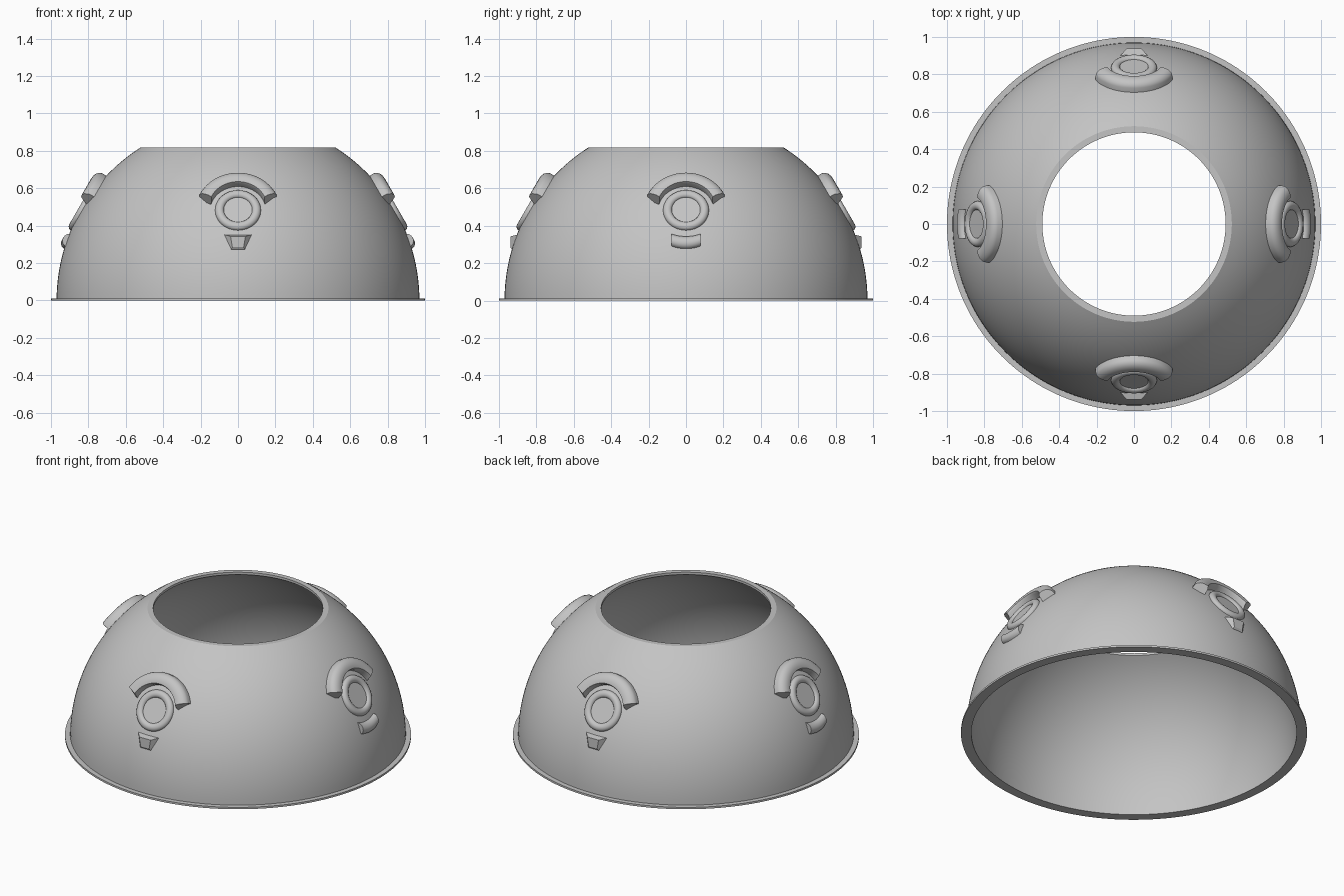
import bpy, math
from mathutils import Vector, Matrix

cube = bpy.data.objects.get("Cube")
if cube:
    bpy.data.objects.remove(cube, do_unlink=True)

grey = bpy.data.materials.new("plain_grey")
grey.use_nodes = True
colour = (0.55, 0.55, 0.55, 1)
grey.diffuse_color = colour
grey.node_tree.nodes["Principled BSDF"].inputs["Base Color"].default_value = colour

R, R_IN, HOLE, TOP = 0.97, 0.94, 0.49, 0.817
TILT = math.radians(30)


def loft(name, sections, closed=False, caps=True, matrix=Matrix(), smooth=30):
    """Skin a row of equal point loops, joining each to the next."""
    n, m = len(sections), len(sections[0])
    verts = [p for s in sections for p in s]
    faces = []
    for i in range(n if closed else n - 1):
        a, b = i * m, ((i + 1) % n) * m
        faces += [(a + j, a + (j + 1) % m, b + (j + 1) % m, b + j) for j in range(m)]
    if caps and not closed:
        faces += [tuple(reversed(range(m))), tuple(range((n - 1) * m, n * m))]
    mesh = bpy.data.meshes.new(name)
    mesh.from_pydata([matrix @ Vector(v) for v in verts], [], faces)
    mesh.materials.append(grey)
    obj = bpy.data.objects.new(name, mesh)
    bpy.context.collection.objects.link(obj)
    bpy.ops.object.select_all(action='DESELECT')
    obj.select_set(True)
    bpy.context.view_layer.objects.active = obj
    bpy.ops.object.mode_set(mode='EDIT')
    bpy.ops.mesh.select_all(action='SELECT')
    bpy.ops.mesh.normals_make_consistent(inside=False)
    bpy.ops.object.mode_set(mode='OBJECT')
    if smooth:
        bpy.ops.object.shade_smooth_by_angle(angle=math.radians(smooth))
    return obj


def spin(name, profile, steps, matrix=Matrix()):
    """Revolve a closed (radius, height) profile about the local z axis."""
    turns = [math.tau * i / steps for i in range(steps)]
    return loft(name, [[(r * math.cos(a), r * math.sin(a), h) for r, h in profile]
                       for a in turns], True, matrix=matrix)


def sphere_arc(radius, z0, z1, steps=32):
    a0, a1 = math.asin(z0 / radius), math.asin(z1 / radius)
    angles = [a0 + (a1 - a0) * i / steps for i in range(steps + 1)]
    return [(radius * math.cos(a), radius * math.sin(a)) for a in angles]


# Open dome shell with a base flange and a straight-sided top hole
hole_z = math.sqrt(R_IN ** 2 - HOLE ** 2)
spin("dome_shell", [(1, 0), (1, 0.012)] + sphere_arc(R, 0.012, TOP)
     + [(HOLE, TOP)] + sphere_arc(R_IN, hole_z, 0), 160)

# Hood cross-section: radius, height, end angle
hood = [(0.226, 0.93, 25), (0.226, 0.970, 25), (0.220, 0.985, 24), (0.207, 0.997, 24),
        (0.190, 1.004, 24), (0.170, 1.006, 24), (0.155, 1.003, 23), (0.150, 0.99, 21),
        (0.150, 0.93, 11)]
ring = [(0.122, 0.94), (0.122, 0.968), (0.117, 0.977), (0.108, 0.983), (0.098, 0.985),
        (0.088, 0.983), (0.080, 0.978), (0.076, 0.971), (0.076, 0.94)]


def hood_section(t):
    pts = []
    for r, h, end in hood:
        a = math.radians(end + (180 - 2 * end) * t)
        pts.append((r * math.cos(a), r * math.sin(a), h))
    return pts


def roll_section(u):
    """Half-round bar section, bowed to stay concentric with the ring."""
    bow = 2.6 * u * u
    pts = [(u, -0.155 + bow, 0.93), (u, -0.225 + bow, 0.93)]
    for i in range(13):
        a = math.pi * i / 12
        pts.append((u, -0.19 - 0.035 * math.cos(a) + bow, 0.947 + 0.03 * math.sin(a)))
    return pts


def wedge_section(half_top, half_low, v_top, v_low, n_top, n_low):
    return [(-half_top, v_top, n_top), (half_top, v_top, n_top),
            (half_low, v_low, n_low), (-half_low, v_low, n_low)]


# Four raised emblems around the dome
for k, side in enumerate(("front", "left", "back", "right")):
    # Local axes: x sideways, y up the slope, z out of the dome
    place = Matrix.Rotation(k * math.pi / 2, 4, 'Z') @ Matrix.Rotation(math.pi / 2 - TILT, 4, 'X')
    spin(side + "_ring", ring, 64, place)
    spin(side + "_disc", [(0, 0.95), (0.08, 0.95), (0.08, 0.971), (0, 0.971)], 64, place)
    loft(side + "_hood", [hood_section(i / 40) for i in range(41)], matrix=place)
    if k % 2:
        loft(side + "_rounded_bar", [roll_section(-0.078 + 0.156 * i / 16) for i in range(17)],
             matrix=place)
    else:
        loft(side + "_wedge", [wedge_section(0.076, 0.036, -0.143, -0.228, 0.93, 0.93),
                               wedge_section(0.074, 0.036, -0.145, -0.228, 0.955, 0.945),
                               wedge_section(0.04, 0.03, -0.172, -0.222, 0.984, 0.956)],
             matrix=place, smooth=0)
